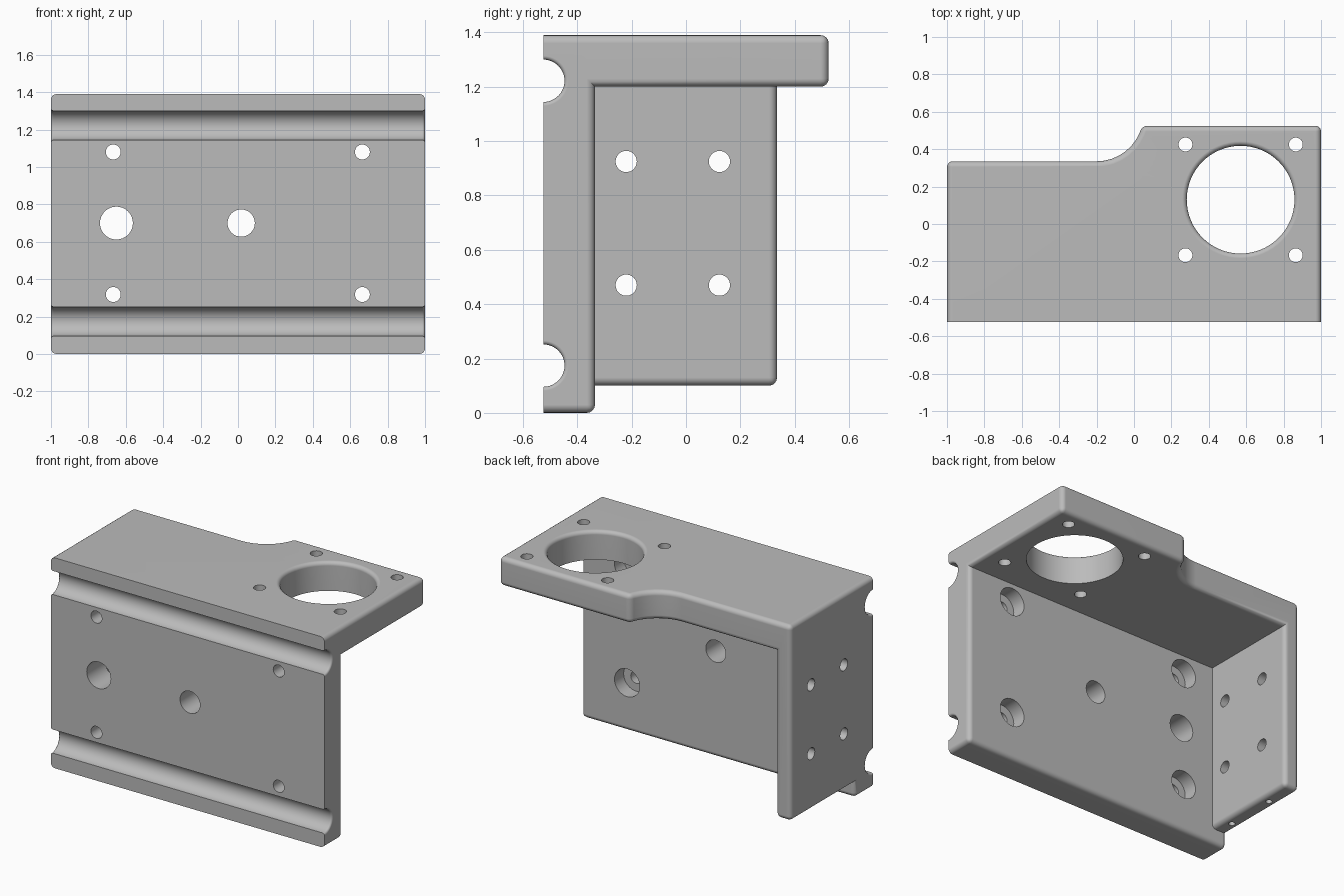
import bpy, bmesh
from math import cos, sin, radians
from mathutils import Matrix, Vector

if "Cube" in bpy.data.objects:
    bpy.data.objects.remove(bpy.data.objects["Cube"], do_unlink=True)

# Overall dimensions
FRONT, PLATE_BACK, SIDE_BACK, SHELF_BACK = -0.525, -0.335, 0.335, 0.525
TOP, SHELF_UNDER, SIDE_BOTTOM, SIDE_INNER = 1.39, 1.2, 0.1, -0.89
ROUND = 0.03


def to_object(bm, name):
    bmesh.ops.recalc_face_normals(bm, faces=bm.faces)
    mesh = bpy.data.meshes.new(name)
    bm.to_mesh(mesh)
    bm.free()
    obj = bpy.data.objects.new(name, mesh)
    bpy.context.collection.objects.link(obj)
    return obj


def cut(cutter):
    """Subtract a cutter from the bracket and discard it."""
    cutter.hide_render = True
    bpy.context.view_layer.objects.active = bracket
    mod = bracket.modifiers.new("cut", "BOOLEAN")
    mod.operation, mod.solver, mod.object = "DIFFERENCE", "EXACT", cutter
    bpy.ops.object.modifier_apply(modifier=mod.name)
    bpy.data.objects.remove(cutter, do_unlink=True)


def cut_box(low, high):
    low, high = Vector(low), Vector(high)
    bm = bmesh.new()
    bmesh.ops.create_cube(bm, size=1, matrix=Matrix.Translation((low + high) / 2)
                          @ Matrix.Diagonal((*(high - low), 1)))
    cut(to_object(bm, "box_cutter"))


def drill(start, end, radius, sides=32):
    start, end = Vector(start), Vector(end)
    axis = end - start
    bm = bmesh.new()
    bmesh.ops.create_cone(bm, cap_ends=True, segments=sides, radius1=radius,
                          radius2=radius, depth=axis.length,
                          matrix=Matrix.Translation((start + end) / 2)
                          @ axis.to_track_quat("Z", "Y").to_matrix().to_4x4())
    cut(to_object(bm, "drill_cutter"))


def round_edges(rule, width, segments=4):
    """Round every sharp outer edge that satisfies the rule."""
    bm = bmesh.new()
    bm.from_mesh(bracket.data)
    bmesh.ops.remove_doubles(bm, verts=bm.verts, dist=0.00005)
    bmesh.ops.dissolve_limit(bm, angle_limit=0.02, verts=bm.verts, edges=bm.edges)
    edges = [e for e in bm.edges if e.is_manifold and e.is_convex
             and e.calc_face_angle() > 0.5 and rule(e)]
    bmesh.ops.bevel(bm, geom=edges, offset=width, offset_type="OFFSET",
                    segments=segments, profile=0.5, affect="EDGES",
                    clamp_overlap=False)
    bm.to_mesh(bracket.data)
    bm.free()


def all_at(edge, axis, value):
    return all(abs(v.co[axis] - value) < 0.001 for v in edge.verts)


# Plan outline with the scooped step at the back, raised to full height
scoop = [(-0.2 + 0.25 * cos(radians(a)), 0.585 + 0.25 * sin(radians(a)))
         for a in [-90 + i * 76 / 8 for i in range(9)]]
scoop[-1] = (scoop[-1][0], SHELF_BACK)
outline = [(-1, FRONT), (1, FRONT), (1, SHELF_BACK)] + scoop[::-1] + [(-1, SIDE_BACK)]
bm = bmesh.new()
base = bm.faces.new([bm.verts.new((x, y, 0)) for x, y in outline])
raised = bmesh.ops.extrude_face_region(bm, geom=[base])["geom"]
bmesh.ops.translate(bm, vec=(0, 0, TOP),
                    verts=[g for g in raised if isinstance(g, bmesh.types.BMVert)])
bracket = to_object(bm, "mounting_bracket")

# Open the space behind the front plate and below the side plate
cut_box((SIDE_INNER, PLATE_BACK, -1), (2, 2, SHELF_UNDER))
cut_box((-2, PLATE_BACK, -1), (2, 2, SIDE_BOTTOM))
round_edges(lambda e: not all_at(e, 1, FRONT), ROUND)

# Two half-round grooves along the front, eased at both ends
for z in (0.174, 1.222):
    drill((-2, FRONT, z), (2, FRONT, z), 0.078, 48)


def groove_end(e):
    at_end = all_at(e, 0, 1) or all_at(e, 0, -1)
    near = any(all((v.co - Vector((v.co.x, FRONT, z))).length < 0.08 for v in e.verts)
               for z in (0.174, 1.222))
    return at_end and near and not all_at(e, 1, FRONT)


round_edges(groove_end, 0.014, 3)

# Large round opening in the shelf with a softened upper rim
drill((0.57, 0.13, 1), (0.57, 0.13, 2), 0.288, 64)
round_edges(lambda e: all_at(e, 2, TOP) and all(
    (v.co.xy - Vector((0.57, 0.13))).length < 0.3 for v in e.verts), 0.025)

# Shelf screw holes
for x in (0.275, 0.865):
    for y in (-0.167, 0.425):
        drill((x, y, 1), (x, y, 2), 0.037)

# Front plate screw holes with counterbores at the rear
for x in (-0.667, 0.665):
    for z in (0.318, 1.08):
        drill((x, -1, z), (x, 0, z), 0.04)
        drill((x, PLATE_BACK - 0.095, z), (x, 0, z), 0.092)

# Front plate plain holes
drill((-0.65, -1, 0.7), (-0.65, 0, 0.7), 0.088)
drill((0.017, -1, 0.7), (0.017, 0, 0.7), 0.073)

# Side plate holes, and pilot holes in its lower edge
for y in (-0.22, 0.123):
    for z in (0.47, 0.925):
        drill((-1.5, y, z), (-0.5, y, z), 0.039)
    drill((-0.945, y, 0), (-0.945, y, 0.35), 0.02, 20)

# Material and smooth rounded edges with flat faces
grey = bpy.data.materials.new("plain_grey")
grey.use_nodes = True
colour = (0.5, 0.5, 0.5, 1)
grey.diffuse_color = colour
grey.node_tree.nodes["Principled BSDF"].inputs["Base Color"].default_value = colour
bracket.data.materials.clear()
bracket.data.materials.append(grey)
bpy.ops.object.select_all(action="DESELECT")
bracket.select_set(True)
bpy.context.view_layer.objects.active = bracket
bpy.ops.object.shade_smooth_by_angle(angle=radians(32))
weighted = bracket.modifiers.new("flat_faces", "WEIGHTED_NORMAL")
weighted.keep_sharp = True
